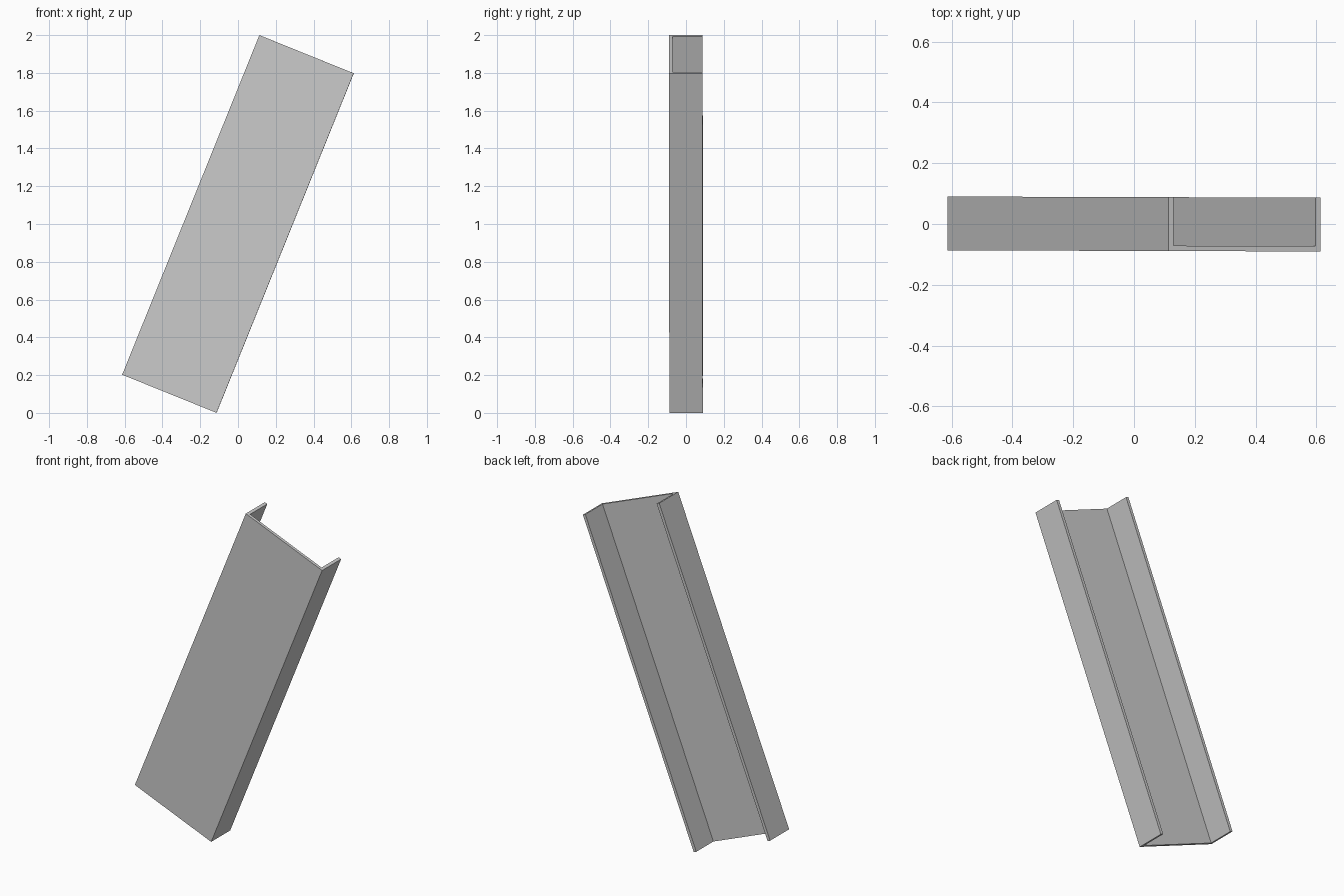
import bpy, bmesh, math
from mathutils import Matrix

if "Cube" in bpy.data.objects:
    bpy.data.objects.remove(bpy.data.objects["Cube"])

W, D, L, T = 0.539, 0.177, 1.939, 0.0175   # width, depth, length, wall

# U-shaped cross-section: web at the front, flanges toward the back
w, d = W / 2, D / 2
profile = [(-w, -d), (w, -d), (w, d), (w - T, d),
           (w - T, -d + T), (-w + T, -d + T), (-w + T, d), (-w, d)]

# Extrude the section along the beam's length
bm = bmesh.new()
face = bm.faces.new([bm.verts.new((x, y, -L / 2)) for x, y in profile])
ext = bmesh.ops.extrude_face_region(bm, geom=[face])
top = [v for v in ext["geom"] if isinstance(v, bmesh.types.BMVert)]
bmesh.ops.translate(bm, verts=top, vec=(0, 0, L))
bmesh.ops.recalc_face_normals(bm, faces=bm.faces)

# Lean the beam to the right, with its lowest corner on the ground
tilt = Matrix.Rotation(-0.003, 4, 'Z') @ Matrix.Rotation(math.radians(22), 4, 'Y')
bm.transform(Matrix.Translation((0, 0, 1)) @ tilt)

mesh = bpy.data.meshes.new("channel_beam")
bm.to_mesh(mesh)
bm.free()
beam = bpy.data.objects.new("channel_beam", mesh)
bpy.context.collection.objects.link(beam)
